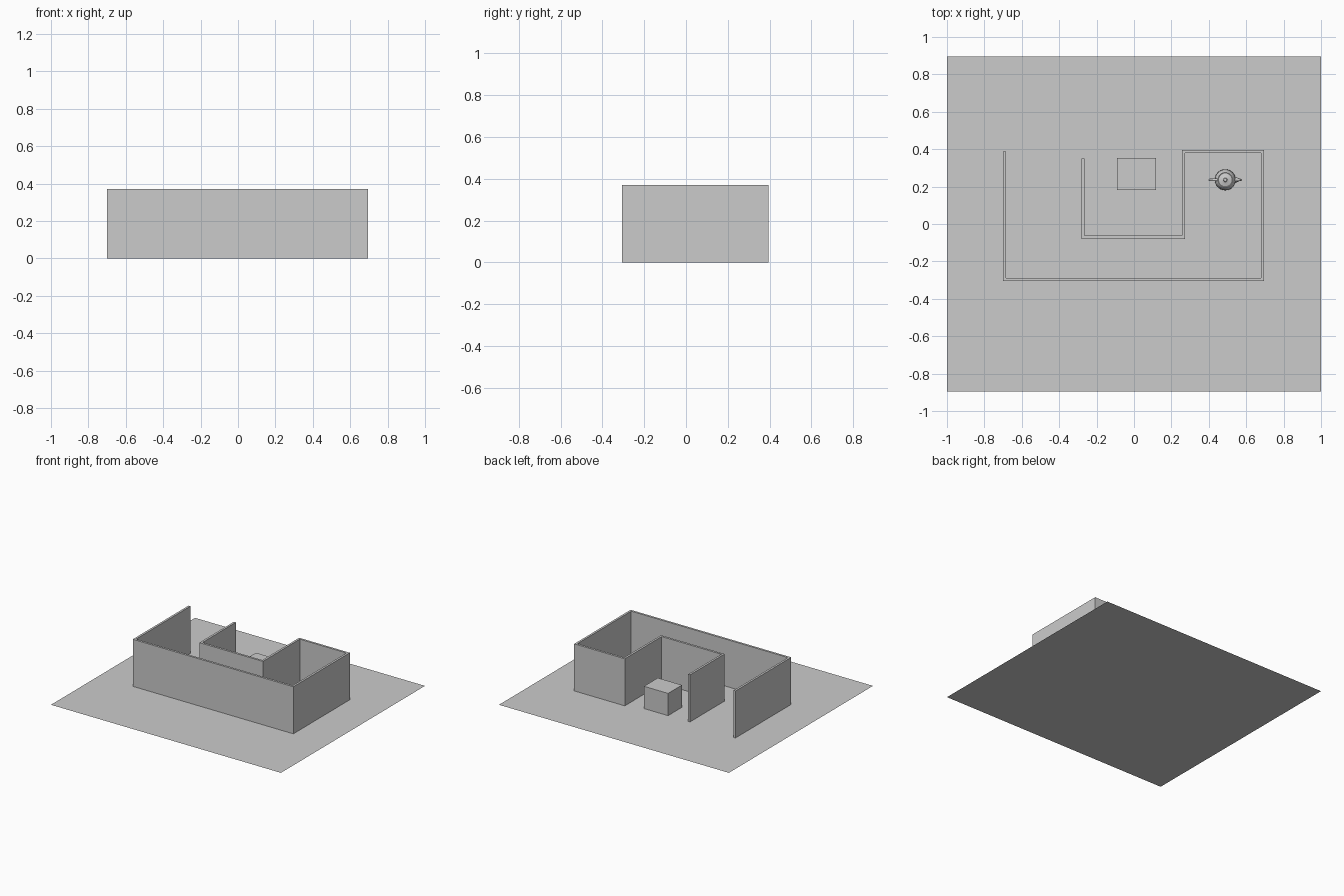
import bpy
import bmesh
import math
from mathutils import Vector, Matrix

cube = bpy.data.objects.get("Cube")
if cube:
    bpy.data.objects.remove(cube, do_unlink=True)

grey = bpy.data.materials.new("plain grey")
grey.use_nodes = True
grey.diffuse_color = (0.6, 0.6, 0.6, 1)
grey.node_tree.nodes["Principled BSDF"].inputs["Base Color"].default_value = grey.diffuse_color

WALL_HEIGHT = 0.37
WALL_THICKNESS = 0.017


def add_mesh(name, bm):
    bmesh.ops.recalc_face_normals(bm, faces=bm.faces)
    mesh = bpy.data.meshes.new(name)
    bm.to_mesh(mesh)
    bm.free()
    mesh.materials.append(grey)
    obj = bpy.data.objects.new(name, mesh)
    bpy.context.collection.objects.link(obj)
    return obj


def select_only(obj):
    bpy.ops.object.select_all(action='DESELECT')
    obj.select_set(True)
    bpy.context.view_layer.objects.active = obj


def smooth(obj):
    select_only(obj)
    bpy.ops.object.shade_smooth_by_angle(angle=math.radians(40))


def wall_run(name, path, thickness, height):
    """Extrude a mitred wall along a run of floor points."""
    points = [Vector(p) for p in path]
    normals = []
    for a, b in zip(points, points[1:]):
        d = (b - a).normalized()
        normals.append(Vector((-d.y, d.x)))
    bm = bmesh.new()
    rings = []
    for i, p in enumerate(points):
        before, after = normals[max(i - 1, 0)], normals[min(i, len(normals) - 1)]
        mitre = before if before.dot(after) > 0.99 else before + after
        offset = mitre * thickness / 2
        low = [p + offset, p - offset]
        rings.append([bm.verts.new((q.x, q.y, z)) for q, z in
                      ((low[0], 0), (low[1], 0), (low[1], height), (low[0], height))])
    for r, s in zip(rings, rings[1:]):
        for k in range(4):
            n = (k + 1) % 4
            bm.faces.new((r[k], r[n], s[n], s[k]))
    bm.faces.new(rings[0])
    bm.faces.new(rings[-1][::-1])
    return add_mesh(name, bm)


def lathe(name, profile, scale, centre, sides=32):
    """Spin a radius and height profile around the vertical axis."""
    bm = bmesh.new()
    verts = [bm.verts.new((r * scale, 0, z * scale)) for r, z in profile]
    edges = [bm.edges.new(pair) for pair in zip(verts, verts[1:])]
    bmesh.ops.spin(bm, geom=verts + edges, axis=(0, 0, 1), cent=(0, 0, 0),
                   angle=math.tau, steps=sides, use_duplicate=False)
    bmesh.ops.remove_doubles(bm, verts=bm.verts, dist=0.0001)
    bmesh.ops.translate(bm, verts=bm.verts, vec=centre)
    obj = add_mesh(name, bm)
    smooth(obj)
    return obj


def tube(name, points, scale, centre):
    """Sweep a tapering round tube through (x, z, radius) points."""
    curve = bpy.data.curves.new(name, 'CURVE')
    curve.dimensions = '3D'
    curve.bevel_depth = scale
    curve.bevel_resolution = 3
    curve.use_fill_caps = True
    spline = curve.splines.new('NURBS')
    spline.points.add(len(points) - 1)
    spline.use_endpoint_u = True
    spline.resolution_u = 6
    for target, (x, z, radius) in zip(spline.points, points):
        target.co = (centre[0] + x * scale, centre[1], centre[2] + z * scale, 1)
        target.radius = radius
    curve.materials.append(grey)
    obj = bpy.data.objects.new(name, curve)
    bpy.context.collection.objects.link(obj)
    select_only(obj)
    bpy.ops.object.convert(target='MESH')
    smooth(bpy.context.view_layer.objects.active)


# Flat ground sheet
bm = bmesh.new()
bmesh.ops.create_grid(bm, x_segments=1, y_segments=1, size=1,
                      matrix=Matrix.Diagonal((1, 0.895, 1, 1)))
add_mesh("ground", bm)

# One continuous wall folding around the rooms
wall_run("walls", [(-0.693, 0.387), (-0.693, -0.297), (0.687, -0.297), (0.687, 0.387),
                   (0.264, 0.387), (0.264, -0.071), (-0.272, -0.071), (-0.272, 0.35)],
         WALL_THICKNESS, WALL_HEIGHT)

# Box standing in the alcove
bm = bmesh.new()
bmesh.ops.create_cube(bm, size=1, matrix=Matrix.Translation((0.013, 0.268, 0.0875))
                      @ Matrix.Diagonal((0.21, 0.172, 0.175, 1)))
add_mesh("box", bm)

# Small pot in the closed room: body with lid, handle and spout
POT_SCALE = 0.028
POT_CENTRE = (0.488, 0.236, 0)
lathe("pot_body", [(0, 0), (1.4, 0.05), (1.5, 0.15), (1.8, 0.5), (2, 0.9), (1.93, 1.4),
                   (1.7, 1.95), (1.5, 2.4), (1.4, 2.45), (1.3, 2.4), (0.8, 2.55),
                   (0.3, 2.65), (0.2, 2.75), (0.38, 2.95), (0.3, 3.1), (0, 3.15)],
      POT_SCALE, POT_CENTRE)
tube("pot_handle", [(-1.5, 2.1, 0.25), (-2.4, 2.15, 0.25), (-3, 2, 0.22),
                    (-3, 1.3, 0.2), (-2.5, 0.8, 0.22), (-1.85, 0.65, 0.25)],
     POT_SCALE, POT_CENTRE)
tube("pot_spout", [(1.5, 0.9, 0.6), (2.2, 0.95, 0.5), (2.4, 1.6, 0.3),
                   (2.6, 2.1, 0.25), (3.05, 2.4, 0.2)],
     POT_SCALE, POT_CENTRE)
